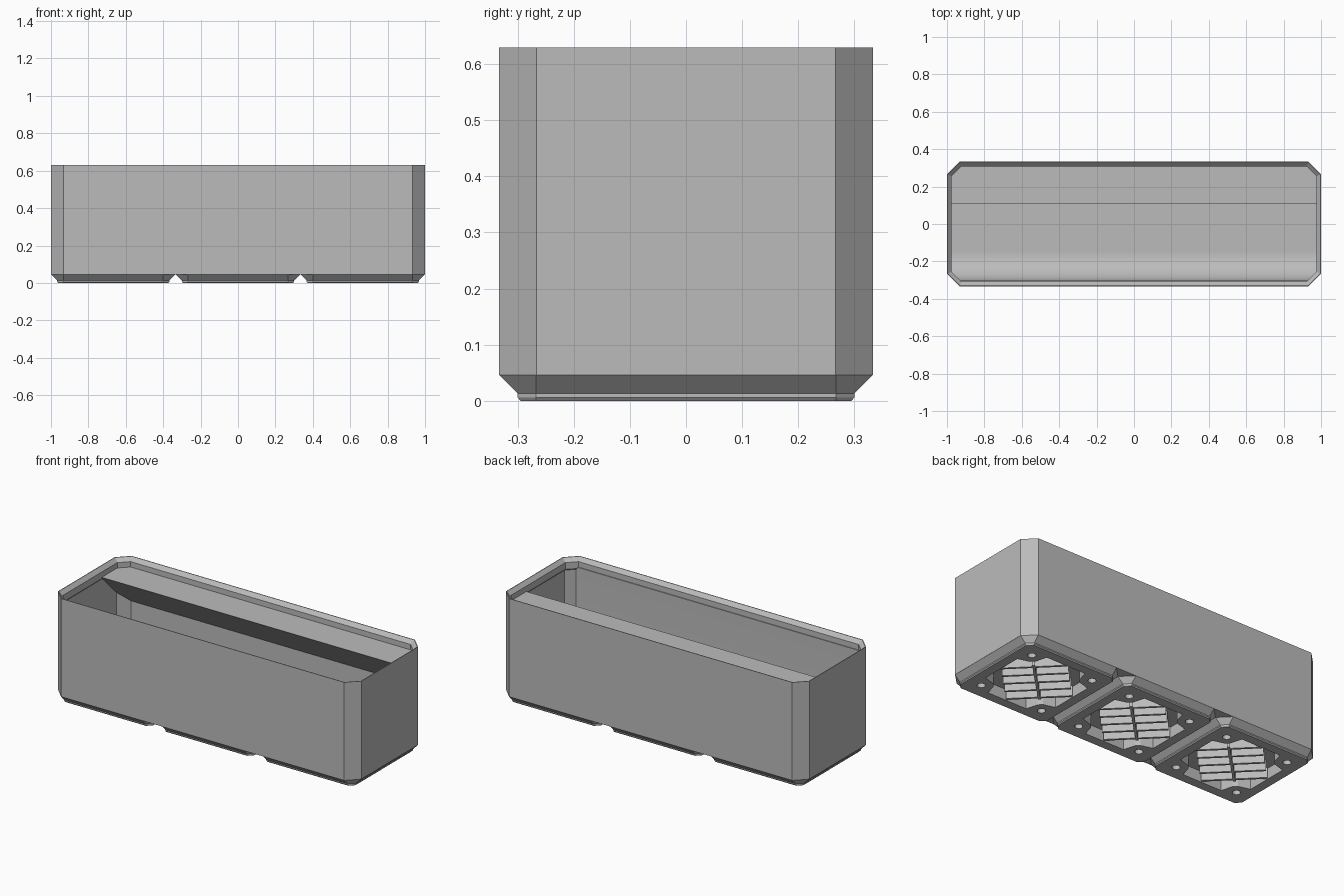
import bpy, bmesh, math
from mathutils import Vector, Matrix

cube = bpy.data.objects.get("Cube")
if cube:
    bpy.data.objects.remove(cube)

GREY = bpy.data.materials.new("plain_grey")
GREY.use_nodes = True
GREY.diffuse_color = (0.5, 0.5, 0.5, 1)
GREY.node_tree.nodes["Principled BSDF"].inputs["Base Color"].default_value = (0.5, 0.5, 0.5, 1)

HX, HY, TOP, BASE, FLOOR = 1.0, 0.333, 0.63, 0.046, 0.1
CELL, CORNER = 0.6667, 0.0667


def finish(bm, name):
    bmesh.ops.recalc_face_normals(bm, faces=bm.faces)
    mesh = bpy.data.meshes.new(name)
    bm.to_mesh(mesh)
    bm.free()
    mesh.materials.append(GREY)
    obj = bpy.data.objects.new(name, mesh)
    bpy.context.collection.objects.link(obj)
    return obj


def octagon(hx, hy, c):
    quarter = [(hx, hy - c), (hx - c, hy)]
    pts = quarter + [(-x, y) for x, y in reversed(quarter)]
    return pts + [(-x, -y) for x, y in pts]


def loft(bm, rings):
    """Skin a stack of (points, height) rings and cap both ends."""
    loops = [[bm.verts.new((x, y, z)) for x, y in pts] for pts, z in rings]
    n = len(loops[0])
    for a, b in zip(loops, loops[1:]):
        for i in range(n):
            j = (i + 1) % n
            bm.faces.new((a[i], a[j], b[j], b[i]))
    bm.faces.new(loops[0])
    bm.faces.new(loops[-1])


def inset(t):
    return octagon(HX - t, HY - t, CORNER - t * 0.586)


def side_profile(name, pts, half):
    """Extrude a (y, z) profile along x and trim it to the chamfered corners."""
    bm = bmesh.new()
    ends = [[bm.verts.new((x, y, z)) for y, z in pts] for x in (-half, half)]
    n = len(pts)
    for i in range(n):
        j = (i + 1) % n
        bm.faces.new((ends[0][i], ends[0][j], ends[1][j], ends[1][i]))
    for e in ends:
        bm.faces.new(e)
    for sx in (-1, 1):
        for sy in (-1, 1):
            cut = bmesh.ops.bisect_plane(
                bm, geom=bm.verts[:] + bm.edges[:] + bm.faces[:],
                plane_co=(sx * 0.945, sy * 0.3, 0), plane_no=(sx, sy, 0), clear_outer=True)
            edges = [g for g in cut["geom_cut"] if isinstance(g, bmesh.types.BMEdge)]
            if edges:
                bmesh.ops.holes_fill(bm, edges=edges, sides=0)
    return finish(bm, name)


def cut(obj, cutter):
    mod = obj.modifiers.new("cut", "BOOLEAN")
    mod.operation, mod.solver, mod.object = "DIFFERENCE", "EXACT", cutter
    bpy.context.view_layer.objects.active = obj
    bpy.ops.object.modifier_apply(modifier=mod.name)


# Box walls with a bevelled stacking lip
bm = bmesh.new()
loft(bm, [(inset(0), BASE), (inset(0), TOP), (inset(0.004), TOP),
          (inset(0.025), 0.608), (inset(0.025), 0.568),
          (inset(0.018), 0.56), (inset(0.018), FLOOR)])
box = finish(bm, "box_body")

# Feet, each with a hollow underside, four round holes and a diagonal lattice
quarter = [(0.24, 0.13), (0.17, 0.15), (0.15, 0.17), (0.13, 0.24)]
half = quarter + [(-x, y) for x, y in reversed(quarter)]
pocket_outline = half + [(-x, -y) for x, y in half]
DEPTH = 0.065

for label, cx in (("right", -CELL), ("middle", 0), ("left", CELL)):
    bm = bmesh.new()
    loft(bm, [(octagon(h, h, h - 0.267), z) for h, z in
              ((0.295, 0), (0.3, 0.006), (0.3, 0.013), (0.333, BASE))])
    bmesh.ops.translate(bm, verts=bm.verts, vec=(cx, 0, 0))
    foot = finish(bm, label + "_foot")

    bm = bmesh.new()
    loft(bm, [(pocket_outline, -0.02), (pocket_outline, DEPTH)])
    for sx in (-1, 1):
        for sy in (-1, 1):
            bmesh.ops.create_cone(bm, cap_ends=True, segments=20, radius1=0.022, radius2=0.022,
                                  depth=0.1, matrix=Matrix.Translation((sx * 0.206, sy * 0.206, -0.01)))
    bmesh.ops.translate(bm, verts=bm.verts, vec=(cx, 0, 0))
    cutter = finish(bm, "pocket_cutter")
    cutter.hide_render = True
    cut(foot, cutter)
    cut(box, cutter)
    bpy.data.objects.remove(cutter)

    bm = bmesh.new()
    turn = Matrix.Translation((cx, 0, 0.036)) @ Matrix.Rotation(math.radians(45), 4, "Z")
    bars = [((d, 0), (0.014, 0.35)) for d in (-0.16, -0.08, 0, 0.08, 0.16)]
    bars.append(((0, 0), (0.36, 0.014)))
    for (px, py), (lx, ly) in bars:
        bmesh.ops.create_cube(bm, size=1, matrix=turn @ Matrix.Translation((px, py, 0))
                              @ Matrix.Diagonal((lx, ly, 0.064, 1)))
    finish(bm, label + "_foot_lattice")

# Sloped label shelf along the back
side_profile("label_shelf", [(0.11, 0.576), (0.316, 0.576), (0.316, 0.37)], 0.983)

# Curved scoop along the front wall
R, WALL = 0.15, -0.303
arc = [(WALL + R - R * math.cos(a), FLOOR + R - R * math.sin(a))
       for a in (math.pi / 2 * i / 16 for i in range(17))]
scoop = side_profile("front_scoop", [(-0.318, FLOOR - 0.02), (-0.318, 0.575), (WALL, 0.575)]
                     + arc + [(WALL + R, FLOOR - 0.02)], 0.983)
bpy.ops.object.select_all(action="DESELECT")
scoop.select_set(True)
bpy.context.view_layer.objects.active = scoop
bpy.ops.object.shade_smooth_by_angle(angle=math.radians(30))
